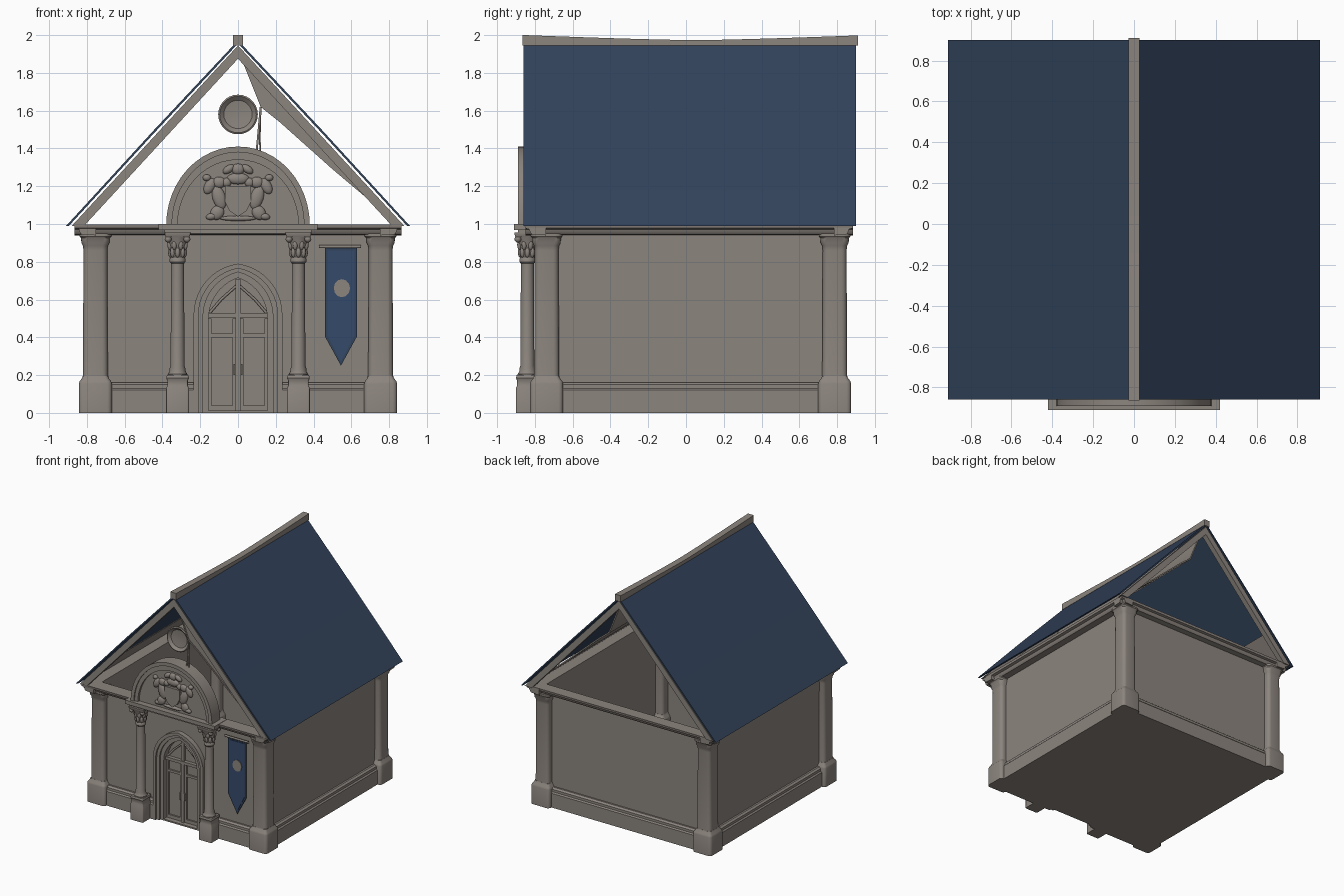
import bpy, bmesh, math
from mathutils import Vector, Matrix

if "Cube" in bpy.data.objects:
    bpy.data.objects.remove(bpy.data.objects["Cube"])

def material(name, rgb):
    m = bpy.data.materials.new(name)
    m.diffuse_color = (*rgb, 1)
    m.use_nodes = True
    m.node_tree.nodes["Principled BSDF"].inputs["Base Color"].default_value = m.diffuse_color
    return m

STONE = material("warm_grey_stone", (0.265, 0.235, 0.21))
SLATE = material("dark_blue_slate", (0.032, 0.056, 0.105))
CLOTH = material("blue_cloth", (0.035, 0.068, 0.145))

def finish(name, bm, mat=STONE, angle=35):
    bmesh.ops.recalc_face_normals(bm, faces=bm.faces[:])
    me = bpy.data.meshes.new(name)
    bm.to_mesh(me)
    bm.free()
    for p in me.polygons:
        p.use_smooth = True
    me.set_sharp_from_angle(angle=math.radians(angle))
    me.materials.append(mat)
    ob = bpy.data.objects.new(name, me)
    bpy.context.collection.objects.link(ob)
    return ob

def prism(name, pts, axis, a, b, mat=STONE):
    """Extrude a 2D outline along an axis from a to b."""
    put = {'x': lambda u, v, t: (t, u, v), 'y': lambda u, v, t: (u, t, v)}[axis]
    bm = bmesh.new()
    r0 = [bm.verts.new(put(u, v, a)) for u, v in pts]
    r1 = [bm.verts.new(put(u, v, b)) for u, v in pts]
    bm.faces.new(r0)
    bm.faces.new(r1[::-1])
    n = len(pts)
    for i in range(n):
        j = (i + 1) % n
        bm.faces.new((r0[i], r0[j], r1[j], r1[i]))
    return finish(name, bm, mat)

def box(name, x0, x1, y0, y1, z0, z1, mat=STONE):
    return prism(name, [(x0, z0), (x1, z0), (x1, z1), (x0, z1)], 'y', y0, y1, mat)

def loft(name, origin, levels, section, mat=STONE, axis='z'):
    """Stack scaled copies of a section; levels are (height, half width)."""
    bm = bmesh.new()
    rings = []
    for h, r in levels:
        ring = []
        for u, v in section:
            p = (u * r, v * r, h) if axis == 'z' else (u * r, -h, v * r)
            ring.append(bm.verts.new(Vector(origin) + Vector(p)))
        rings.append(ring)
    n = len(section)
    for a, b in zip(rings, rings[1:]):
        for i in range(n):
            j = (i + 1) % n
            bm.faces.new((a[i], a[j], b[j], b[i]))
    bm.faces.new(rings[0][::-1])
    bm.faces.new(rings[-1])
    return finish(name, bm, mat)

def circle(n):
    return [(math.cos(2 * math.pi * i / n), math.sin(2 * math.pi * i / n)) for i in range(n)]

def soft_square(c, k=4):
    pts = []
    for q, (sx, sy) in enumerate([(1, 1), (-1, 1), (-1, -1), (1, -1)]):
        for i in range(k + 1):
            t = math.pi / 2 * (q + i / k)
            pts.append((sx * (1 - c) + c * math.cos(t), sy * (1 - c) + c * math.sin(t)))
    return pts

def blobs(name, items):
    """Flattened carved lumps: (centre, radii, tilt about y)."""
    bm = bmesh.new()
    for c, r, tilt in items:
        m = Matrix.Translation(c) @ Matrix.Rotation(tilt, 4, 'Y') @ Matrix.Diagonal((*r, 1))
        bmesh.ops.create_uvsphere(bm, u_segments=12, v_segments=8, radius=1, matrix=m)
    return finish(name, bm, angle=60)

def gothic(w, s, top, k=10):
    """Pointed arch outline from right foot over the apex to the left foot."""
    H = top - s
    c = (H * H - w * w) / (2 * w)
    end = math.atan2(H, c)
    right = [(-c + (w + c) * math.cos(end * i / k), s + (w + c) * math.sin(end * i / k)) for i in range(k + 1)]
    return [(w, 0)] + right + [(-x, z) for x, z in right[-2::-1]] + [(-w, 0)]

def half_round(rx, rz, z0, k=24):
    return [(rx * math.cos(math.pi * i / k), z0 + rz * math.sin(math.pi * i / k)) for i in range(k + 1)]

def tube(name, pts, r):
    cu = bpy.data.curves.new(name, 'CURVE')
    cu.dimensions = '3D'
    cu.bevel_depth = r
    cu.bevel_resolution = 1
    sp = cu.splines.new('POLY')
    sp.points.add(len(pts) - 1)
    for p, co in zip(sp.points, pts):
        p.co = (*co, 1)
    cu.materials.append(STONE)
    ob = bpy.data.objects.new(name, cu)
    bpy.context.collection.objects.link(ob)

# Thin walls, open at the top, with the doorway cut in the front outline
WX, WF, WB = 0.772, -0.76, 0.802
box("floor", -0.79, 0.79, -0.77, 0.815, 0.0, 0.012)
opening = gothic(0.165, 0.5, 0.73)
prism("front_wall", [(WX, 0), (WX, 0.97), (-WX, 0.97), (-WX, 0)] + opening[::-1], 'y', WF, WF + 0.015)
box("back_wall", -WX, WX, WB - 0.015, WB, 0, 0.97)
for s, side in ((-1, "left"), (1, "right")):
    box(side + "_wall", *sorted((s * (WX - 0.015), s * WX)), WF, WB, 0, 0.97)

# Plinth and cornice mouldings (offset from wall face, height)
plinth = [(-0.01, 0), (0.04, 0), (0.04, 0.12), (0.03, 0.13), (0.03, 0.15), (0.015, 0.162), (-0.01, 0.162)]
cornice = [(-0.02, 0.94), (0.055, 0.945), (0.065, 0.955), (0.07, 0.972), (0.092, 0.978), (0.096, 0.997), (-0.02, 0.997)]
for s, side in ((-1, "left"), (1, "right")):
    for n, prof in (("plinth", plinth), ("cornice", cornice)):
        a, b = (-0.74, 0.78) if n == "plinth" else (-0.85, 0.885)
        prism(f"{side}_{n}", [(s * (WX + d), z) for d, z in prof], 'y', a, b)
    prism(side + "_front_plinth", [(WF - d, z) for d, z in plinth], 'x', *sorted((s * 0.22, s * 0.76)))
prism("back_plinth", [(WB + d, z) for d, z in plinth], 'x', -0.76, 0.76)
prism("back_cornice", [(WB + d * 0.86, z) for d, z in cornice], 'x', -0.865, 0.865)
prism("front_cornice", [(WF - d, z) for d, z in cornice], 'x', -0.865, 0.865)

# Corner pillars on square feet
shaft = [(0.16, 0.07), (0.2, 0.066), (0.86, 0.063), (0.885, 0.066), (0.9, 0.074), (0.925, 0.076),
         (0.935, 0.084), (0.95, 0.084)]
foot = [(0, 0.087), (0.155, 0.087), (0.168, 0.083), (0.185, 0.07), (0.195, 0.067)]
for x in (-0.755, 0.755):
    for y, n in ((-0.738, "front"), (0.787, "back")):
        loft(f"{n}_corner_pillar", (x, y, 0), shaft, soft_square(0.45))
        loft(f"{n}_corner_foot", (x, y, 0), foot, soft_square(0.28))

# Porch columns with leafy capitals
CY = -0.84
for x in (-0.32, 0.32):
    loft("column_pedestal", (x, CY, 0),
         [(0, 0.06), (0.13, 0.06), (0.145, 0.054), (0.17, 0.054), (0.185, 0.06), (0.2, 0.056)], soft_square(0.15))
    loft("column_shaft", (x, CY, 0),
         [(0.19, 0.05), (0.205, 0.052), (0.22, 0.042), (0.235, 0.042), (0.25, 0.037), (0.79, 0.034),
          (0.8, 0.042), (0.815, 0.042), (0.825, 0.036), (0.88, 0.045), (0.93, 0.062)], circle(20))
    leaves = []
    for tier, (z, r) in enumerate(((0.85, 0.037), (0.89, 0.044))):
        for i in range(8):
            t = math.pi / 4 * (i + tier / 2)
            leaves.append(((x + r * math.cos(t), CY + r * math.sin(t), z), (0.013, 0.013, 0.028), 0))
    for sx in (-1, 1):
        for sy in (-1, 1):
            leaves.append(((x + sx * 0.05, CY + sy * 0.05, 0.92), (0.018, 0.018, 0.018), 0))
    blobs("column_capital_leaves", leaves)
    loft("column_abacus", (x, CY, 0), [(0.93, 0.062), (0.945, 0.068), (0.955, 0.068)], soft_square(0.1))

# Porch ledge and round-topped pediment
box("porch_architrave", -0.39, 0.39, -0.89, -0.75, 0.95, 0.97)
box("porch_ledge", -0.42, 0.42, -0.91, -0.75, 0.968, 1.0)
out, mid, inn = (half_round(r, h, 0.995) for r, h in ((0.38, 0.415), (0.35, 0.385), (0.32, 0.345)))
prism("pediment_outer_rim", out + mid[::-1], 'y', -0.89, -0.78)
prism("pediment_inner_rim", mid + inn[::-1], 'y', -0.88, -0.79)
prism("pediment_panel", half_round(0.34, 0.37, 0.995), 'y', -0.86, -0.79)

# Carved ornament: a plain shield with scrolling leaves
shield = [(-0.07, 1.2), (0.07, 1.2), (0.07, 1.12), (0.045, 1.07), (0, 1.04), (-0.045, 1.07), (-0.07, 1.12)]
prism("carved_shield", shield, 'y', -0.882, -0.855)
orn = [((0, -0.865, 1.24), (0.06, 0.018, 0.03), 0), ((0, -0.865, 1.29), (0.035, 0.018, 0.03), 0),
       ((0, -0.865, 1.03), (0.1, 0.014, 0.014), 0)]
for s in (-1, 1):
    for x, z, a, b, t in ((0.1, 1.14, 0.035, 0.065, 0.3), (0.1, 1.22, 0.035, 0.03, 0), (0.15, 1.2, 0.028, 0.045, -0.5),
                          (0.11, 1.06, 0.035, 0.04, -0.6), (0.14, 1.04, 0.03, 0.018, 0.2), (0.05, 1.29, 0.035, 0.02, 0.6),
                          (0.165, 1.245, 0.022, 0.018, 0), (0.06, 1.22, 0.025, 0.025, 0)):
        orn.append(((s * x, -0.865, z), (a, 0.017, b), s * t))
blobs("carved_leaves", orn)

# Pointed door surround, nested bands
for n, (a, b, y) in enumerate((((0.235, 0.52, 0.79), (0.21, 0.515, 0.765), -0.8),
                               ((0.21, 0.515, 0.765), (0.185, 0.51, 0.745), -0.785),
                               ((0.185, 0.51, 0.745), (0.155, 0.5, 0.715), -0.77))):
    prism(f"door_surround_{n + 1}", gothic(*a) + gothic(*b)[::-1], 'y', y, -0.71)

# Double door with lintel, mullion and panels
prism("door_backing", gothic(0.16, 0.5, 0.72), 'y', -0.715, -0.7)
box("door_lintel", -0.16, 0.16, -0.745, -0.7, 0.505, 0.53)
box("door_mullion", -0.012, 0.012, -0.74, -0.7, 0.0, 0.71)
for s in (-1, 1):
    for x0, x1, z0, z1 in ((0.012, 0.03, 0.01, 0.5), (0.14, 0.158, 0.01, 0.5),
                           (0.03, 0.14, 0.01, 0.04), (0.03, 0.14, 0.4, 0.42)):
        box("door_frame", *sorted((s * x0, s * x1)), -0.728, -0.71, z0, z1)
    tube("transom_bar", [(s * 0.15, -0.725, 0.53), (s * 0.09, -0.725, 0.6), (0, -0.725, 0.68)], 0.008)
    box("door_handle", *sorted((s * 0.016, s * 0.024)), -0.745, -0.72, 0.2, 0.26)

# Banner with rod, border and emblem plate
def pennant(i):
    return [(0.46 + i, 0.875 - i), (0.63 - i, 0.875 - i), (0.63 - i, 0.405 + i * 0.4),
            (0.545, 0.25 + i * 1.5), (0.46 + i, 0.405 + i * 0.4)]
prism("banner", pennant(0), 'y', -0.79, -0.784, SLATE)
prism("banner_field", pennant(0.014), 'y', -0.794, -0.79, CLOTH)
prism("banner_emblem", [(0.55 + 0.043 * u, 0.66 + 0.048 * v) for u, v in circle(12)], 'y', -0.799, -0.794)
tube("banner_rod", [(0.43, -0.787, 0.88), (0.65, -0.787, 0.88)], 0.009)

# Roof slopes, gable rafters and the left eave lining
for s, side in ((-1, "left"), (1, "right")):
    prism(side + "_roof", [(s * 0.91, 0.99), (s * 0.45, 1.492), (0, 1.972), (0, 1.955),
                           (s * 0.45, 1.475), (s * 0.895, 0.99)], 'y', -0.86, 0.9, SLATE)
    for n, y in (("front", -0.855), ("back", 0.85)):
        prism(f"{n}_{side}_rafter", [(s * 0.88, 0.99), (0, 1.945), (0, 1.875), (s * 0.815, 0.99)], 'y', y, y + 0.045)
prism("left_eave_lining", [(-0.865, 0.99), (-0.66, 1.215), (-0.65, 1.215), (-0.855, 0.99)], 'y', -0.83, 0.87)

# Sagging inner lining on the right slope, closed towards the front gable
sheet = [(0.02, 1.87), (0.06, 1.77), (0.12, 1.62), (0.22, 1.54), (0.5, 1.29), (0.85, 0.995)]
prism("right_sagging_lining", sheet + [(x + 0.008, z + 0.008) for x, z in sheet[::-1]], 'y', -0.84, 0.85)
prism("right_gable_fill", sheet + [(0.83, 1.025), (0.4, 1.47), (0.03, 1.89)], 'y', -0.835, -0.825)

# Ridge beam, sagging slightly in the middle
ys = [-0.865 + 1.775 * i / 12 for i in range(13)]
sag = [0.027 * (1 - abs((y - 0.05) / 0.9) ** 1.3) for y in ys]
prism("ridge_beam", [(y, 2.0 - d) for y, d in zip(ys, sag)] + [(0.91, 1.945), (-0.865, 1.945)], 'x', -0.027, 0.027)

# Round gable dish and its hanging cords
loft("gable_dish", (0, -0.78, 1.58), [(-0.03, 0.06), (0.0, 0.1), (0.02, 0.105), (0.025, 0.097), (0.005, 0.075), (0.0, 0.03)],
     circle(28), axis='y')
tube("dish_cord", [(0.12, -0.82, 1.62), (0.105, -0.82, 1.45), (0.09, -0.83, 1.3)], 0.006)
tube("dish_cord_2", [(0.12, -0.82, 1.62), (0.115, -0.82, 1.45), (0.125, -0.83, 1.28)], 0.005)
